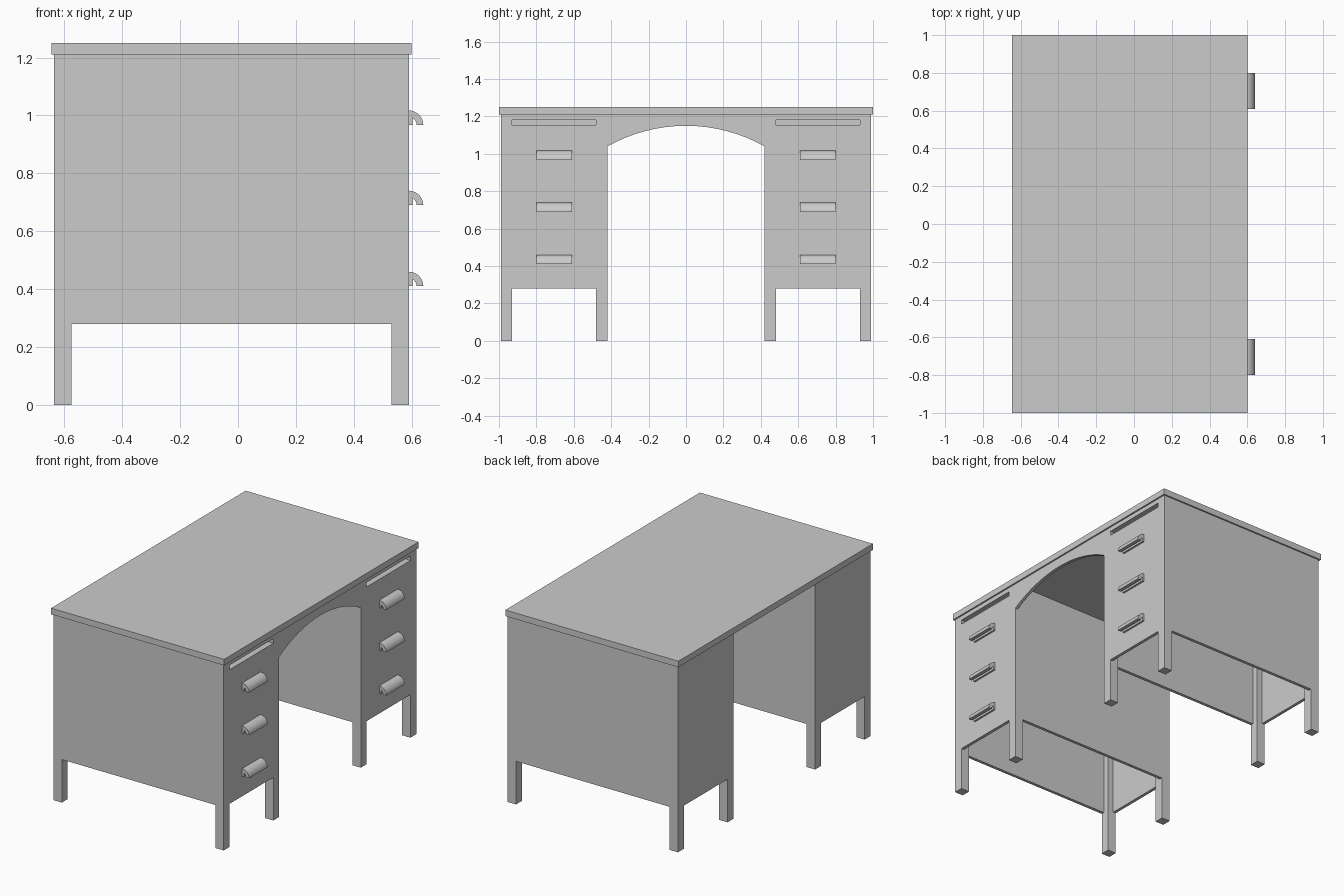
import bpy, bmesh, math
from mathutils import Vector

cube = bpy.data.objects.get("Cube")
if cube:
    bpy.data.objects.remove(cube, do_unlink=True)

grey = bpy.data.materials.new("plain grey")
grey.use_nodes = True
GREY = (0.6, 0.6, 0.6, 1)
grey.diffuse_color = GREY
grey.node_tree.nodes["Principled BSDF"].inputs["Base Color"].default_value = GREY

# Key dimensions
BACK, FRONT = -0.635, 0.59
INNER, OUTER = 0.42, 0.99
LEG, SHEET = 0.06, 0.02
BASE, TOP = 0.28, 1.21


def finish(name, bm):
    bmesh.ops.recalc_face_normals(bm, faces=bm.faces)
    mesh = bpy.data.meshes.new(name)
    bm.to_mesh(mesh)
    bm.free()
    mesh.materials.append(grey)
    obj = bpy.data.objects.new(name, mesh)
    bpy.context.collection.objects.link(obj)
    return obj


def box(name, x, y, z):
    bm = bmesh.new()
    bmesh.ops.create_cube(bm, size=1)
    for v in bm.verts:
        v.co = [r[0] + (c + 0.5) * (r[1] - r[0]) for c, r in zip(v.co, (x, y, z))]
    return finish(name, bm)


def prism(name, points, push):
    bm = bmesh.new()
    face = bm.faces.new([bm.verts.new(p) for p in points])
    new = bmesh.ops.extrude_face_region(bm, geom=[face])["geom"]
    bmesh.ops.translate(bm, vec=Vector(push),
                        verts=[g for g in new if isinstance(g, bmesh.types.BMVert)])
    return finish(name, bm)


# Table top
box("table_top", (-0.645, 0.60), (-1, 1), (TOP, 1.25))

# Drawer-side panel: one sheet with the knee arch cut into its lower edge
rise, spring = 0.11, 1.04
radius = (INNER ** 2 + rise ** 2) / (2 * rise)
half_angle = math.asin(INNER / radius)
steps = 16
arch = []
for i in range(steps + 1):
    a = half_angle * (2 * i / steps - 1)
    arch.append((FRONT, radius * math.sin(a), spring + rise - radius * (1 - math.cos(a))))
outline = [(FRONT, -OUTER, TOP), (FRONT, -OUTER, BASE), (FRONT, -INNER, BASE), *arch,
           (FRONT, INNER, BASE), (FRONT, OUTER, BASE), (FRONT, OUTER, TOP)]
panel = prism("drawer_front_panel", outline, (-SHEET, 0, 0))

# Slots for the pull-out writing boards, cut through the panel
SLOT_Y, SLOT_Z, DEPTH = (0.48, 0.93), (1.153, 1.182), 0.05
for side, s in (("left", 1), ("right", -1)):
    ys = sorted(s * y for y in SLOT_Y)
    cutter = box(side + "_slot_cutter", (FRONT - 0.1, FRONT + 0.1), ys, SLOT_Z)
    cutter.hide_render = True
    cutter.hide_viewport = True
    cut = panel.modifiers.new(side + "_slot", "BOOLEAN")
    cut.operation = "DIFFERENCE"
    cut.solver = "EXACT"
    cut.object = cutter


def pull(name, y, z):
    """Hooked drawer pull: back plate with a quarter-round lip."""
    reach, inner, plate, n = 0.05, 0.027, 0.012, 10
    quarter = [math.pi / 2 * i / n for i in range(n + 1)]
    section = [(reach * math.sin(a), reach * math.cos(a)) for a in quarter]
    start = math.asin(plate / inner)
    section += [(inner * math.sin(a), inner * math.cos(a))
                for a in (math.pi / 2 + (start - math.pi / 2) * i / n for i in range(n + 1))]
    section += [(plate, 0), (0, 0)]
    obj = prism(name, [(FRONT + x, y - 0.095, z + h) for x, h in section], (0, 0.19, 0))
    bpy.ops.object.select_all(action="DESELECT")
    obj.select_set(True)
    bpy.context.view_layer.objects.active = obj
    bpy.ops.object.shade_smooth_by_angle(angle=math.radians(30))


# Two hollow pedestals, open underneath
for side, s in (("left", 1), ("right", -1)):
    def span(a, b):
        return sorted((s * a, s * b))

    # Corner posts run from the floor to the table top
    for end, x in (("back", (BACK, BACK + LEG)), ("front", (FRONT - LEG, FRONT))):
        for place, y in (("inner", span(INNER, INNER + LEG)), ("outer", span(OUTER - LEG, OUTER))):
            box(f"{side}_{end}_{place}_leg", x, y, (0, TOP))

    # Thin side and back sheets between the posts
    long_x = (BACK + LEG, FRONT - LEG)
    box(side + "_outer_panel", long_x, span(OUTER - SHEET, OUTER), (BASE, TOP))
    box(side + "_inner_panel", long_x, span(INNER, INNER + SHEET), (BASE, TOP))
    box(side + "_back_panel", (BACK, BACK + SHEET), span(INNER + LEG, OUTER - LEG), (BASE, TOP))

    # Lining that gives the writing-board slot its depth
    y = span(*SLOT_Y)
    lining_x = (FRONT - DEPTH, FRONT - SHEET)
    low, high = SLOT_Z
    box(side + "_slot_floor", lining_x, y, (low - 0.01, low))
    box(side + "_slot_ceiling", lining_x, y, (high, high + 0.01))
    box(side + "_slot_back", (FRONT - DEPTH - 0.01, FRONT - DEPTH), y, (low - 0.01, high + 0.01))

    # Three drawer pulls
    for row, z in (("top", 0.967), ("middle", 0.69), ("bottom", 0.41)):
        pull(f"{side}_{row}_pull", s * 0.705, z)
